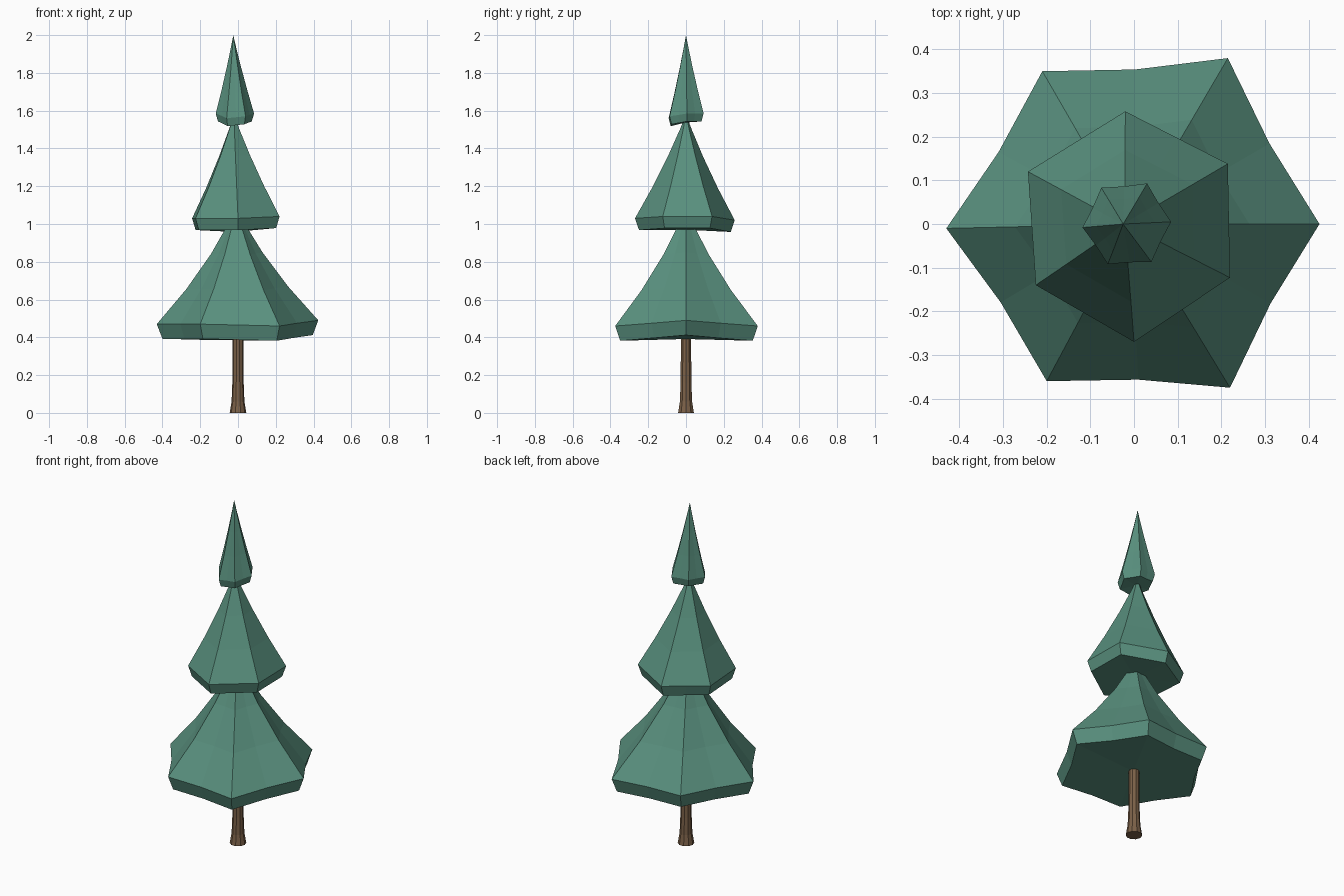
import bpy, bmesh, math
from mathutils import Vector

if "Cube" in bpy.data.objects:
    bpy.data.objects.remove(bpy.data.objects["Cube"])


def material(name, rgb):
    m = bpy.data.materials.new(name)
    m.diffuse_color = (*rgb, 1)
    m.use_nodes = True
    m.node_tree.nodes["Principled BSDF"].inputs["Base Color"].default_value = m.diffuse_color
    return m


GREEN = material("needles", (0.10, 0.28, 0.21))
BROWN = material("bark", (0.20, 0.12, 0.065))


def skin(name, rings, bottom, top, mat):
    """Join rings of points from bottom to top; close with fans at two points."""
    bm = bmesh.new()
    loops = [[bm.verts.new(p) for p in r] for r in rings]
    n = len(loops[0])
    low, high = bm.verts.new(bottom), bm.verts.new(top)
    for a, b in zip(loops, loops[1:]):
        for i in range(n):
            j = (i + 1) % n
            bm.faces.new((a[i], a[j], b[j], b[i]))
    for i in range(n):
        j = (i + 1) % n
        bm.faces.new((loops[0][j], loops[0][i], low))
        bm.faces.new((loops[-1][i], loops[-1][j], high))
    bmesh.ops.recalc_face_normals(bm, faces=bm.faces)
    mesh = bpy.data.meshes.new(name)
    bm.to_mesh(mesh)
    bm.free()
    mesh.materials.append(mat)
    ob = bpy.data.objects.new(name, mesh)
    bpy.context.collection.objects.link(ob)


def tier(name, corners, apex, drop, tuck, sag, pinch):
    """Uneven hexagonal cone with a thick, inward-sloping rim."""
    corners = [Vector(c) for c in corners]
    apex = Vector(apex)
    centre = sum(corners, Vector()) / 6
    rim = []
    for i, c in enumerate(corners):
        mid = (c + corners[(i + 1) % 6]) / 2
        mid = centre + (mid - centre) * pinch
        rim += [c, mid]
    under = [centre + (p - centre) * tuck for p in rim]
    for u, p in zip(under, rim):
        u.z = p.z - drop
    rings = [under, rim]
    for t in (0.3, 0.6, 0.85):
        axis = centre.lerp(apex, t)
        r = (1 - t) * (1 - sag * t)
        ring = []
        for p in rim:
            q = axis + (p - centre) * r
            q.z = p.z + (apex.z - p.z) * t
            ring.append(q)
        rings.append(ring)
    skin(name, rings, centre - Vector((0, 0, drop)), apex, GREEN)


# Foliage tiers: rim corners run counter-clockwise from above
tier("lower_foliage",
     [(0.425, 0.0, 0.49), (0.215, 0.38, 0.46), (-0.21, 0.35, 0.465),
      (-0.43, -0.01, 0.47), (-0.20, -0.36, 0.47), (0.22, -0.375, 0.46)],
     (-0.01, 0, 1.09), 0.078, 0.93, 0.34, 0.97)
tier("middle_foliage",
     [(0.215, 0.138, 1.04), (-0.02, 0.258, 1.02), (-0.243, 0.12, 1.03),
      (-0.225, -0.14, 1.03), (0.0, -0.27, 1.03), (0.22, -0.123, 1.04)],
     (-0.022, 0, 1.58), 0.062, 0.92, 0.2, 1.0)
tier("top_foliage",
     [(0.085, 0.005, 1.585), (0.03, 0.093, 1.585), (-0.075, 0.083, 1.59),
      (-0.118, -0.008, 1.585), (-0.06, -0.092, 1.56), (0.04, -0.087, 1.57)],
     (-0.025, 0, 2.0), 0.042, 0.88, 0.15, 0.98)

# Trunk with a flared foot
profile = [(0.044, 0), (0.034, 0.06), (0.030, 0.16), (0.028, 0.45)]
rings = [[(r * math.cos(a * math.pi / 5), r * math.sin(a * math.pi / 5), z)
          for a in range(10)] for r, z in profile]
skin("trunk", rings, (0, 0, 0), (0, 0, 0.45), BROWN)
